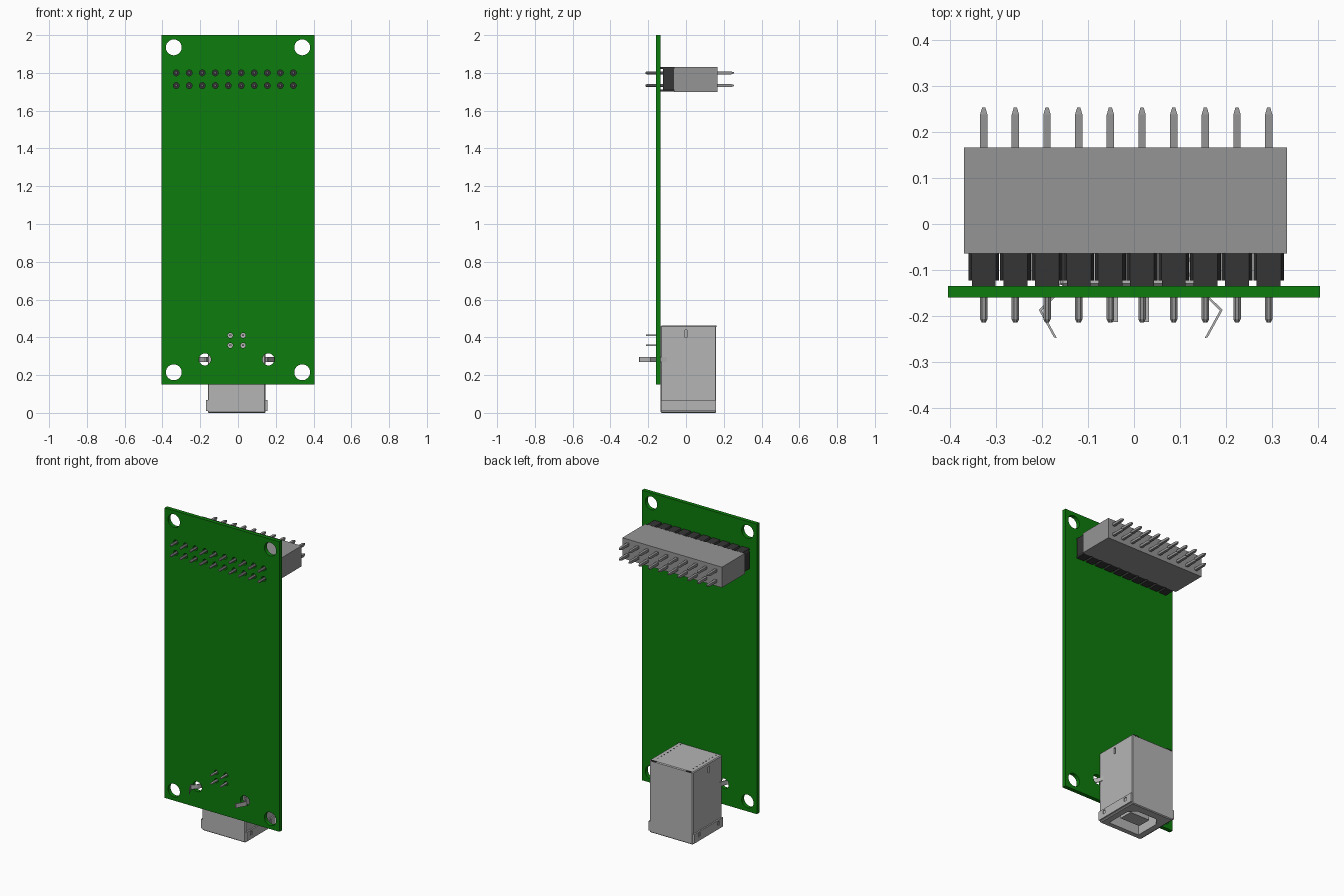
import bpy, bmesh, math
from mathutils import Matrix, Vector

if "Cube" in bpy.data.objects:
    bpy.data.objects.remove(bpy.data.objects["Cube"], do_unlink=True)


def material(name, rgb):
    m = bpy.data.materials.new(name)
    m.use_nodes = True
    m.diffuse_color = (*rgb, 1)
    m.node_tree.nodes["Principled BSDF"].inputs["Base Color"].default_value = (*rgb, 1)
    return m


GREEN = material("board green", (0.004, 0.20, 0.004))
BLACK = material("plastic black", (0.035, 0.035, 0.035))
GREY = material("header grey", (0.30, 0.30, 0.30))
METAL = material("shell light grey", (0.46, 0.46, 0.46))


def box(bm, x0, x1, y0, y1, z0, z1):
    mat = Matrix.Translation(((x0 + x1) / 2, (y0 + y1) / 2, (z0 + z1) / 2)) @ \
        Matrix.Diagonal((x1 - x0, y1 - y0, z1 - z0, 1))
    return bmesh.ops.create_cube(bm, size=1, matrix=mat)["verts"]


def rod(bm, x, z, y0, y1, r, sides, r_end=None):
    """Rod along y; r is the radius at y0, r_end at y1."""
    mat = Matrix.Translation((x, (y0 + y1) / 2, z)) @ Matrix.Rotation(-math.pi / 2, 4, 'X') \
        @ Matrix.Rotation(math.pi / sides, 4, 'Z')
    bmesh.ops.create_cone(bm, cap_ends=True, segments=sides, radius1=r,
                          radius2=r if r_end is None else r_end, depth=y1 - y0, matrix=mat)


def prism(bm, pts, vec):
    """Closed polygon swept along a vector."""
    f = bm.faces.new([bm.verts.new(p) for p in pts])
    ext = bmesh.ops.extrude_face_region(bm, geom=[f], use_keep_orig=True)["geom"]
    bmesh.ops.translate(bm, vec=vec, verts=[v for v in ext if isinstance(v, bmesh.types.BMVert)])


def finish(bm, name, mat):
    bmesh.ops.recalc_face_normals(bm, faces=bm.faces)
    me = bpy.data.meshes.new(name)
    bm.to_mesh(me)
    bm.free()
    ob = bpy.data.objects.new(name, me)
    if mat:
        me.materials.append(mat)
    bpy.context.collection.objects.link(ob)
    return ob


def cut(ob, bm):
    """Subtract the cutter mesh and discard it."""
    cutter = finish(bm, "cutter", None)
    cutter.hide_render = True
    mod = ob.modifiers.new("cut", 'BOOLEAN')
    mod.operation, mod.solver, mod.object = 'DIFFERENCE', 'EXACT', cutter
    bpy.ops.object.select_all(action='DESELECT')
    bpy.context.view_layer.objects.active = ob
    ob.select_set(True)
    bpy.ops.object.modifier_apply(modifier=mod.name)
    bpy.data.objects.remove(cutter, do_unlink=True)


B0, B1 = -0.16, -0.135          # board front and back
CX = -0.007                     # socket centre line
PITCH = 0.0689
PIN_X = [-0.327 + PITCH * i for i in range(10)]
PIN_Z = (1.733, 1.80)
CONTACTS = [(x, z) for x in (-0.041, 0.027) for z in (0.357, 0.41)]
CLIP_X, CLIP_Z = 0.168, 0.283

# Circuit board with mounting, pin and clip holes
bm = bmesh.new()
box(bm, -0.405, 0.405, B0, B1, 0.15, 2.0)
board = finish(bm, "circuit_board", GREEN)
bm = bmesh.new()
holes = [(sx * 0.34, z, 0.042, 32) for sx in (-1, 1) for z in (0.215, 1.935)]
holes += [(CX + s * CLIP_X, CLIP_Z, 0.032, 24) for s in (-1, 1)]
holes += [(x, z, 0.016, 12) for x in PIN_X for z in PIN_Z]
holes += [(x, z, 0.014, 12) for x, z in CONTACTS]
for x, z, r, n in holes:
    rod(bm, x, z, B0 - 0.02, B1 + 0.02, r, n)
cut(board, bm)
board.select_set(True)
bpy.ops.object.shade_smooth_by_angle(angle=math.radians(30))

# Black strip: one chamfered block with two feet per pin pair
bm = bmesh.new()
zc = sum(PIN_Z) / 2
for x in PIN_X:
    w, h, c = 0.0335, 0.065, 0.014
    pts = [(-w, -h + c), (-w + c / 2, -h), (w - c / 2, -h), (w, -h + c),
           (w, h - c), (w - c / 2, h), (-w + c / 2, h), (-w, h - c)]
    prism(bm, [(x + a, -0.123, zc + b) for a, b in pts], Vector((0, 0.06, 0)))
    for s in (-1, 1):
        z = zc + s * 0.060
        box(bm, x - 0.026, x + 0.026, B1, -0.12, z - 0.005, z + 0.005)
finish(bm, "header_base_strip", BLACK)

# Grey header housing
bm = bmesh.new()
box(bm, -0.37, 0.333, -0.064, 0.166, 1.70, 1.831)
finish(bm, "header_housing", GREY)

# Header pins: tapered square contacts behind, round solder tails in front
bm = bmesh.new()
for x in PIN_X:
    for z in PIN_Z:
        r = 0.008 * math.sqrt(2)
        rod(bm, x, z, 0.16, 0.238, r, 4)
        rod(bm, x, z, 0.238, 0.253, r, 4, r * 0.45)
        rod(bm, x, z, -0.207, -0.06, 0.0088, 8)
        rod(bm, x, z, -0.214, -0.207, 0.005, 8, 0.0088)
finish(bm, "header_pins", GREY)

# Socket shell: body and side collar, then mouth, dimples and slots cut out
bm = bmesh.new()
box(bm, CX - 0.153, CX + 0.153, B1, 0.16, 0.0, 0.462)
bmesh.ops.bevel(bm, geom=bm.edges[:], offset=0.005, segments=1, affect='EDGES')
shell = finish(bm, "socket_shell", METAL)
bm = bmesh.new()
box(bm, CX - 0.11, CX + 0.11, -0.1, 0.06, -0.05, 0.3)
mouth = [(-0.11, -0.1), (0.11, -0.1), (0.11, 0.06), (0.07, 0.105), (-0.07, 0.105), (-0.11, 0.06)]
bm.clear()
prism(bm, [(CX + a, b, -0.05) for a, b in mouth], Vector((0, 0, 0.3)))
for s in (-1, 1):
    x = CX + s * 0.153
    box(bm, x - 0.012, x + 0.012, -0.006, 0.006, 0.40, 0.44)
cut(shell, bm)

for s, name in ((-1, "right"), (1, "left")):
    # Side collar with two square dimples
    bm = bmesh.new()
    a, b = sorted((CX + s * 0.150, CX + s * 0.162))
    box(bm, a, b, -0.133, 0.158, 0.010, 0.068)
    collar = finish(bm, f"socket_collar_{name}", METAL)
    bm = bmesh.new()
    x = CX + s * 0.162
    for y in (-0.085, 0.105):
        box(bm, x - 0.005, x + 0.005, y - 0.011, y + 0.011, 0.035, 0.058)
    cut(collar, bm)

    # Bent spring clip passing through the board
    path = [(0.150, -0.085), (0.158, -0.125), (0.172, -0.160), (0.200, -0.187), (0.167, -0.247)]
    off = [(px - 0.006, py - 0.001) for px, py in reversed(path)]
    bm = bmesh.new()
    prism(bm, [(CX + s * px, py, CLIP_Z - 0.014) for px, py in path + off], Vector((0, 0, 0.028)))
    finish(bm, f"spring_clip_{name}", METAL)

# Contact block inside the mouth
bm = bmesh.new()
box(bm, CX - 0.07, CX + 0.07, -0.045, 0.045, 0.02, 0.26)
finish(bm, "socket_tongue", METAL)

# Socket solder pins
bm = bmesh.new()
for x, z in CONTACTS:
    box(bm, x - 0.006, x + 0.006, -0.213, -0.125, z - 0.004, z + 0.004)
finish(bm, "socket_pins", METAL)

# Small vent marks along the socket's top edges and corner notches at the back
bm = bmesh.new()
for s in (-1, 1):
    for i in range(8):
        y = -0.11 + i * 0.032
        x = CX + s * 0.125
        box(bm, x - 0.003, x + 0.003, y - 0.005, y + 0.005, 0.460, 0.463)
    x = CX + s * 0.125
    box(bm, x - 0.018, x + 0.018, 0.152, 0.161, 0.455, 0.463)
finish(bm, "socket_top_marks", BLACK)
